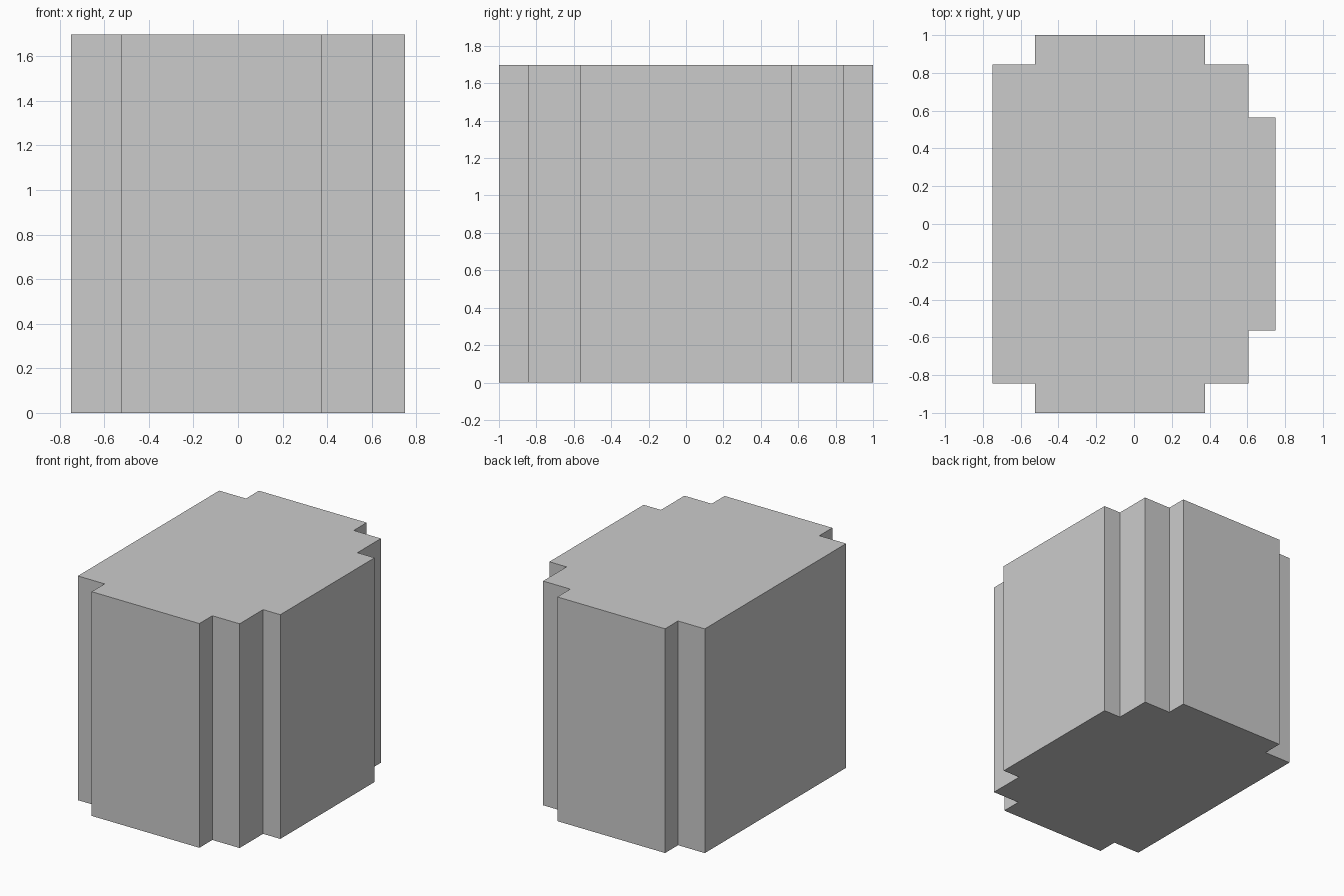
import bpy, bmesh

if "Cube" in bpy.data.objects:
    bpy.data.objects.remove(bpy.data.objects["Cube"])

HEIGHT = 1.697

# Half of the stepped plan (y > 0), from right to left
half = [(0.749, 0.564), (0.605, 0.564), (0.605, 0.845), (0.377, 0.845),
        (0.377, 1.0), (-0.525, 1.0), (-0.525, 0.845), (-0.749, 0.845)]
outline = half + [(x, -y) for x, y in reversed(half)]

# Stepped block: mirrored plan extruded straight up
bm = bmesh.new()
base = bm.faces.new([bm.verts.new((x, y, 0)) for x, y in outline])
top = bmesh.ops.extrude_face_region(bm, geom=[base], use_keep_orig=True)
bmesh.ops.translate(bm, vec=(0, 0, HEIGHT),
                    verts=[v for v in top["geom"] if isinstance(v, bmesh.types.BMVert)])
bmesh.ops.recalc_face_normals(bm, faces=bm.faces)

mesh = bpy.data.meshes.new("stepped_block")
bm.to_mesh(mesh)
bm.free()
bpy.context.collection.objects.link(bpy.data.objects.new("stepped_block", mesh))
